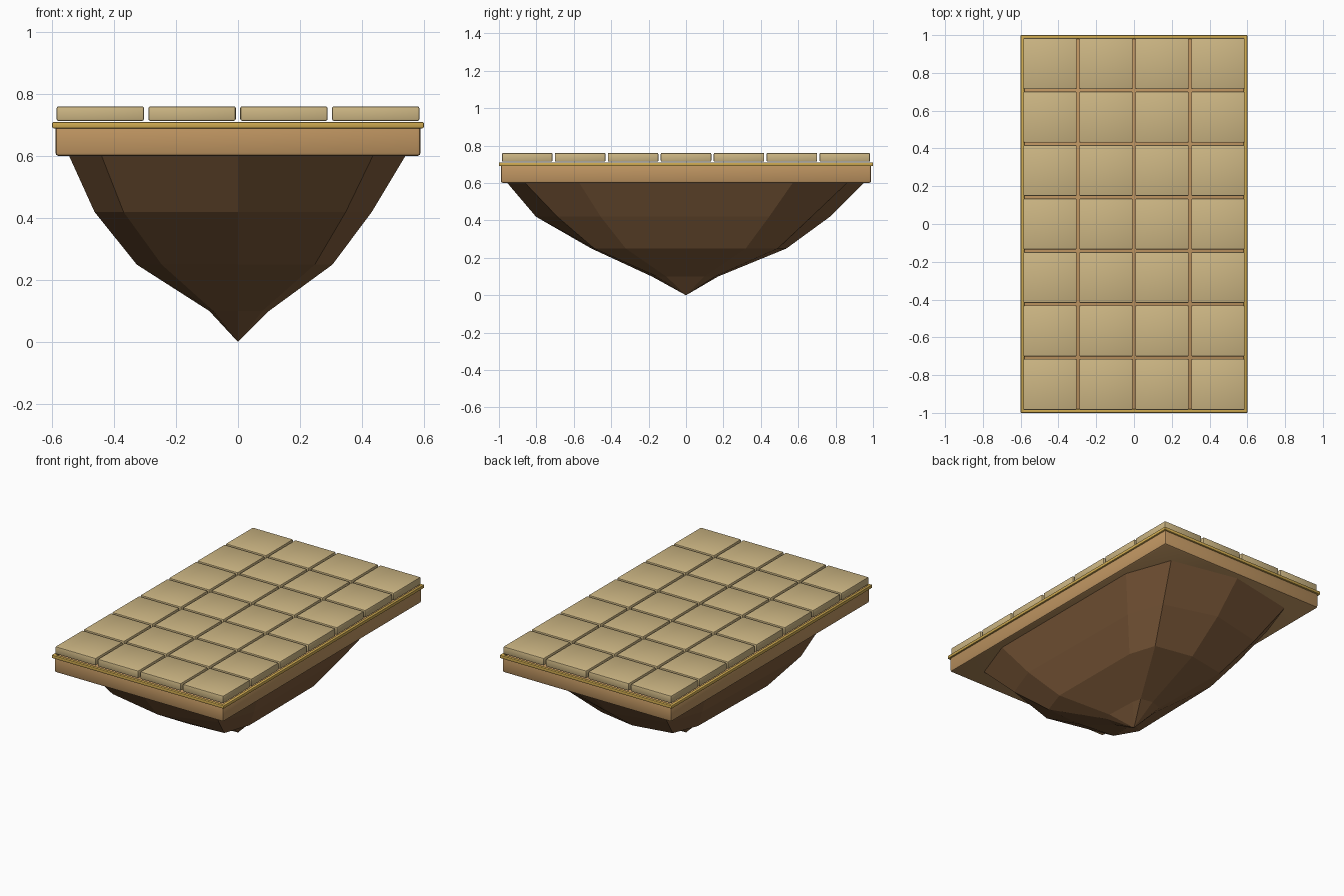
import bpy, bmesh

if "Cube" in bpy.data.objects:
    bpy.data.objects.remove(bpy.data.objects["Cube"])


def material(name, rgb):
    m = bpy.data.materials.new(name)
    m.diffuse_color = (*rgb, 1)
    m.use_nodes = True
    m.node_tree.nodes["Principled BSDF"].inputs["Base Color"].default_value = m.diffuse_color
    return m


STONE = material("tile_stone", (0.61, 0.47, 0.23))
SAND = material("slab_sandstone", (0.52, 0.30, 0.12))
GOLD = material("trim_gold", (0.62, 0.40, 0.08))
ROCK = material("rock_brown", (0.22, 0.11, 0.045))


def finish(bm, name, mat):
    me = bpy.data.meshes.new(name)
    bm.to_mesh(me)
    bm.free()
    me.materials.append(mat)
    ob = bpy.data.objects.new(name, me)
    bpy.context.collection.objects.link(ob)
    return ob


def box(name, centre, size, mat, bevel):
    bm = bmesh.new()
    bmesh.ops.create_cube(bm, size=1)
    bmesh.ops.scale(bm, vec=size, verts=bm.verts)
    bmesh.ops.bevel(bm, geom=bm.edges[:], offset=bevel, segments=2,
                    profile=0.5, affect='EDGES')
    for f in bm.faces:
        f.smooth = True
    ob = finish(bm, name, mat)
    ob.location = centre
    bpy.context.view_layer.objects.active = ob
    ob.select_set(True)
    bpy.ops.object.shade_smooth_by_angle(angle=0.6)
    ob.select_set(False)
    return ob


# Slab
box("slab", (0, 0, 0.65), (1.18, 1.98, 0.10), SAND, 0.012)

# Gold trim bars around the slab edge
for s, side in ((-1, "a"), (1, "b")):
    box(f"trim_long_{side}", (s * 0.59, 0, 0.70), (0.02, 2.0, 0.02), GOLD, 0.004)
    box(f"trim_short_{side}", (0, s * 0.99, 0.70), (1.2, 0.02, 0.02), GOLD, 0.004)

# Paving tiles, 4 x 7
for i in range(4):
    for j in range(7):
        box(f"tile_{i}_{j}", ((i - 1.5) * 0.2965, (j - 3) * 0.283, 0.7375),
            (0.282, 0.27, 0.047), STONE, 0.006)

# Faceted rock underside: scaled rings of a ten-sided outline down to a tip
outline = [(.54, -.57), (.54, .57), (.435, .86), (0, .95), (-.44, .86),
           (-.54, .57), (-.545, -.57), (-.44, -.86), (0, -.955), (.435, -.86)]
rings = [
    (0.60, [1] * 10),
    (0.42, [.80, .78, .78, .81, .80, .80, .85, .84, .84, .80]),
    (0.25, [.565, .56, .57, .565, .57, .58, .60, .56, .53, .57]),
    (0.10, [.185, .17, .18, .18, .17, .165, .17, .18, .19, .18]),
]
bm = bmesh.new()
loops = [[bm.verts.new((x * k, y * k, z)) for (x, y), k in zip(outline, ks)]
         for z, ks in rings]
tip = bm.verts.new((0, 0, 0))
bm.faces.new(loops[0])
for up, low in zip(loops, loops[1:]):
    for i in range(10):
        n = (i + 1) % 10
        bm.faces.new((up[i], low[i], low[n], up[n]))
for i in range(10):
    bm.faces.new((loops[-1][i], tip, loops[-1][(i + 1) % 10]))
bmesh.ops.recalc_face_normals(bm, faces=bm.faces[:])
finish(bm, "rock_underside", ROCK)
